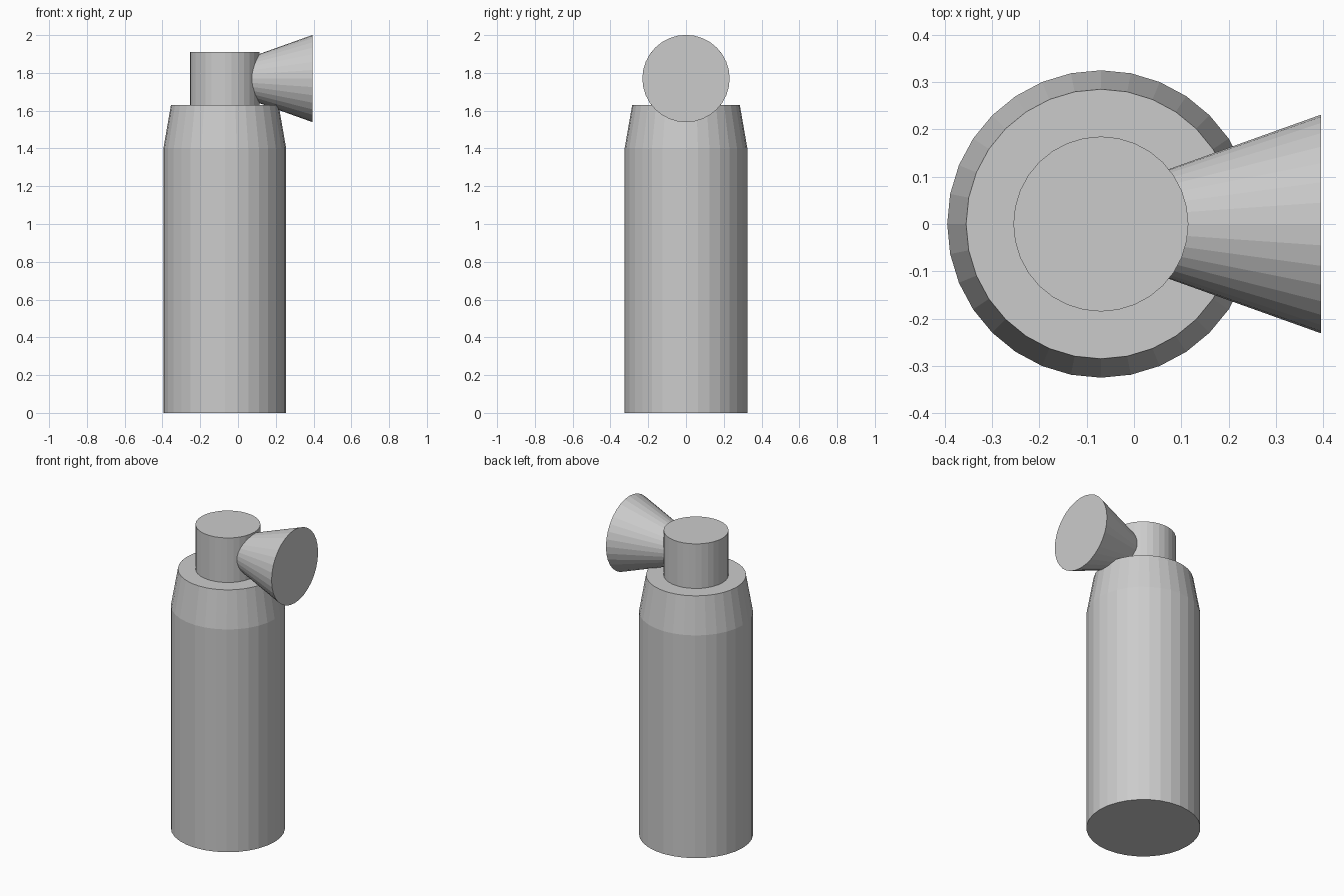
import bpy, bmesh, math
from mathutils import Matrix

if "Cube" in bpy.data.objects:
    bpy.data.objects.remove(bpy.data.objects["Cube"])

SIDES = 32


def lathe(name, profile, matrix):
    """Stack flat-shaded rings of (radius, height), capped at both ends."""
    bm = bmesh.new()
    rings = []
    for r, z in profile:
        if r == 0:
            rings.append([bm.verts.new((0, 0, z))])
        else:
            rings.append([bm.verts.new((r * math.cos(a), r * math.sin(a), z))
                          for a in (2 * math.pi * i / SIDES for i in range(SIDES))])
    for low, high in zip(rings, rings[1:]):
        for i in range(SIDES):
            j = (i + 1) % SIDES
            if len(high) == 1:
                bm.faces.new((low[i], low[j], high[0]))
            else:
                bm.faces.new((low[i], low[j], high[j], high[i]))
    for ring in (rings[0], rings[-1]):
        if len(ring) > 1:
            bm.faces.new(ring)
    bmesh.ops.recalc_face_normals(bm, faces=bm.faces)
    mesh = bpy.data.meshes.new(name)
    bm.to_mesh(mesh)
    bm.free()
    obj = bpy.data.objects.new(name, mesh)
    obj.matrix_world = matrix
    bpy.context.collection.objects.link(obj)
    return obj


AXIS_X = -0.07
upright = Matrix.Translation((AXIS_X, 0, 0))

# Bottle body with tapered shoulder
lathe("bottle_body", [(0.325, 0), (0.325, 1.4), (0.285, 1.63)], upright)

# Cap standing on the shoulder
lathe("cap", [(0.185, 1.63), (0.185, 1.91)], upright)

# Flared nozzle: cone opening towards +x, its tip buried in the cap
sideways = Matrix.Translation((0.395, 0, 1.77)) @ Matrix.Rotation(-math.pi / 2, 4, 'Y')
lathe("nozzle", [(0.231, 0), (0, 0.645)], sideways)
